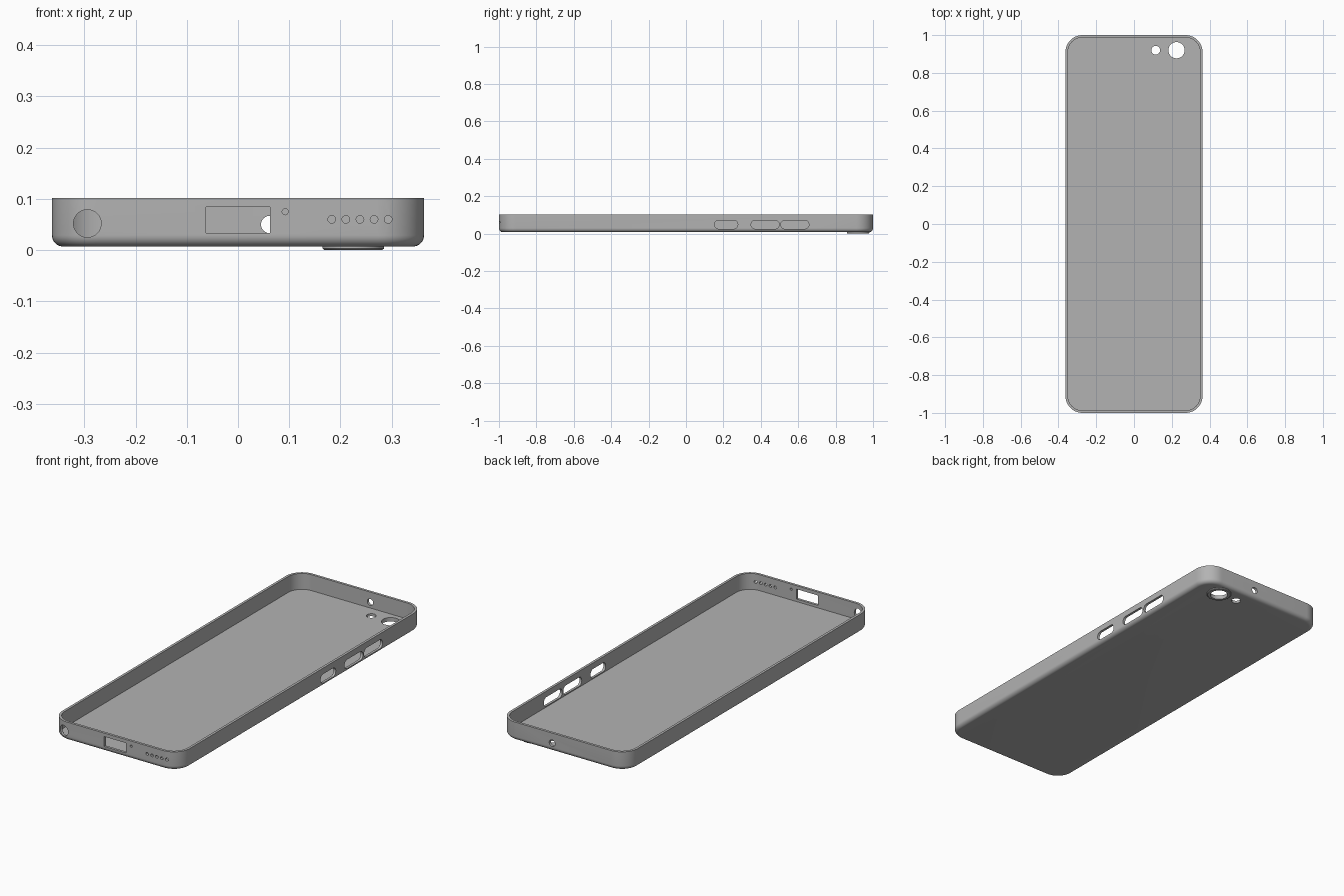
import bpy, bmesh, math
from mathutils import Matrix

cube = bpy.data.objects.get("Cube")
if cube:
    bpy.data.objects.remove(cube, do_unlink=True)

HALF_X, HALF_Y, CORNER = 0.363, 1.0, 0.09
BOTTOM, RIM, FILLET, WALL, FLOOR = 0.007, 0.102, 0.022, 0.013, 0.02

grey = bpy.data.materials.new("case_grey")
grey.use_nodes = True
grey.diffuse_color = (0.45, 0.45, 0.45, 1)
grey.node_tree.nodes["Principled BSDF"].inputs["Base Color"].default_value = (0.45, 0.45, 0.45, 1)


def make_object(name, bm):
    bmesh.ops.recalc_face_normals(bm, faces=bm.faces)
    mesh = bpy.data.meshes.new(name)
    bm.to_mesh(mesh)
    bm.free()
    mesh.materials.append(grey)
    obj = bpy.data.objects.new(name, mesh)
    bpy.context.collection.objects.link(obj)
    return obj


def rounded_rect(hx, hy, r, steps=12):
    """Counter-clockwise outline of a rounded rectangle."""
    pts = []
    for q, (sx, sy) in enumerate([(1, 1), (-1, 1), (-1, -1), (1, -1)]):
        for i in range(steps + 1):
            a = math.pi / 2 * (q + i / steps)
            pts.append((sx * (hx - r) + r * math.cos(a), sy * (hy - r) + r * math.sin(a)))
    return pts


def loft(bm, rings):
    """Skin closed rings of equal length and cap both ends."""
    loops = [[bm.verts.new(p) for p in ring] for ring in rings]
    n = len(loops[0])
    for a, b in zip(loops, loops[1:]):
        for i in range(n):
            j = (i + 1) % n
            bm.faces.new((a[i], a[j], b[j], b[i]))
    bm.faces.new(loops[0][::-1])
    bm.faces.new(loops[-1])


def case_ring(inset, z):
    return [(x, y, z) for x, y in rounded_rect(HALF_X - inset, HALF_Y - inset, CORNER - inset)]


def cutter(outline, turn, centre, depth):
    """Prism made from an outline, turned to its wall and moved into place."""
    bm = bmesh.new()
    loft(bm, [[(u, v, d) for u, v in outline] for d in (-depth, depth)])
    bm.transform(Matrix.Translation(centre) @ turn)
    obj = make_object("cutter", bm)
    obj.hide_render = True
    return obj


def circle(r, n=32):
    return [(r * math.cos(math.tau * i / n), r * math.sin(math.tau * i / n)) for i in range(n)]


def cut(obj, tools):
    """Subtract the tools and bake the result."""
    for tool in tools:
        mod = obj.modifiers.new("opening", 'BOOLEAN')
        mod.operation, mod.solver, mod.object = 'DIFFERENCE', 'EXACT', tool
    graph = bpy.context.evaluated_depsgraph_get()
    baked = bpy.data.meshes.new_from_object(obj.evaluated_get(graph))
    obj.modifiers.clear()
    obj.data = baked


# Tray shell: rounded underside, outer wall, rim, inner wall, floor
rings = []
for i in range(9):
    a = math.pi / 2 * i / 8
    rings.append(case_ring(FILLET * (1 - math.sin(a)), BOTTOM + FILLET * (1 - math.cos(a))))
rings += [case_ring(0, RIM), case_ring(WALL, RIM), case_ring(WALL, FLOOR)]
bm = bmesh.new()
loft(bm, rings)
case = make_object("case_shell", bm)

# Raised ring around the camera opening
LENS = (0.225, 0.92, 0)
bm = bmesh.new()
loft(bm, [[(LENS[0] + x, LENS[1] + y, z) for x, y in circle(r, 48)]
          for r, z in ((0.056, 0), (0.06, 0.003), (0.06, 0.012))])
ring = make_object("camera_ring", bm)

flat = Matrix.Identity(4)
to_y = Matrix.Rotation(math.pi / 2, 4, 'X')
to_x = Matrix.Rotation(math.pi / 2, 4, 'Z') @ to_y

# Openings in the floor
lens_cutter = cutter(circle(0.043, 48), flat, LENS, 0.05)
tools = [lens_cutter, cutter(circle(0.023), flat, (0.115, 0.92, 0), 0.05)]

# Front wall: headphone jack, charging port, microphone, speaker row
tools.append(cutter(circle(0.027), to_y, (-0.294, -1, 0.052), 0.05))
tools.append(cutter([(-0.062, -0.0255), (0.062, -0.0255), (0.062, 0.0255), (-0.062, 0.0255)],
                    to_y, (0, -1, 0.0585), 0.05))
tools.append(cutter(circle(0.006, 16), to_y, (0.092, -1, 0.075), 0.05))
for i in range(5):
    tools.append(cutter(circle(0.0075, 16), to_y, (0.183 + 0.0275 * i, -1, 0.06), 0.05))

# Back wall: microphone
tools.append(cutter(circle(0.017), to_y, (0.062, 1, 0.05), 0.05))

# Side wall: three button slots
for y, half in ((0.215, 0.062), (0.423, 0.075), (0.582, 0.075)):
    tools.append(cutter(rounded_rect(half, 0.023, 0.022, 6), to_x, (HALF_X, y, 0.048), 0.05))

cut(case, tools)
cut(ring, [lens_cutter])
for tool in tools:
    bpy.data.objects.remove(tool, do_unlink=True)

# Smooth rounded surfaces, crisp edges
for obj in (case, ring):
    bpy.ops.object.select_all(action='DESELECT')
    obj.select_set(True)
    bpy.context.view_layer.objects.active = obj
    bpy.ops.object.shade_smooth_by_angle(angle=math.radians(35))
